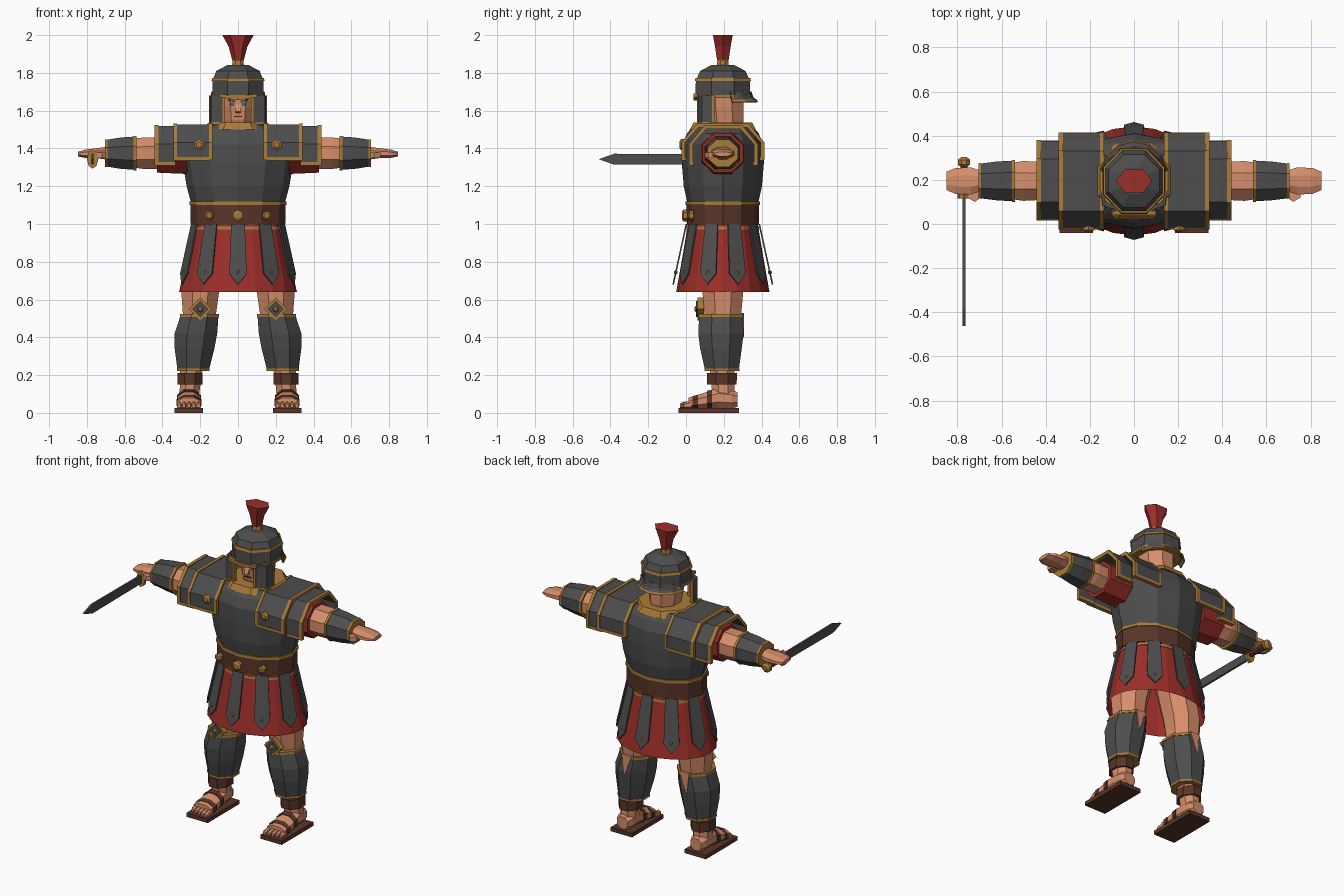
import bpy, bmesh, math
from mathutils import Vector

if "Cube" in bpy.data.objects:
    bpy.data.objects.remove(bpy.data.objects["Cube"])

COLORS = {"steel": (0.075, 0.075, 0.077), "gold": (0.40, 0.20, 0.04), "leather": (0.10, 0.036, 0.022),
          "red_cloth": (0.33, 0.028, 0.022), "skin": (0.68, 0.27, 0.145), "eye_blue": (0.05, 0.12, 0.15)}
MATS = {}
for key, col in COLORS.items():
    MATS[key] = bpy.data.materials.new(key)
    MATS[key].diffuse_color = (*col, 1)


def place(axis, a, b, t):
    return {"Z": (a, b, t), "X": (t, a, b), "Y": (a, t, b)}[axis]


def finish(name, bm, mat, mirror=False, thick=0):
    bmesh.ops.recalc_face_normals(bm, faces=bm.faces)
    me = bpy.data.meshes.new(name)
    bm.to_mesh(me)
    bm.free()
    me.materials.append(MATS[mat])
    ob = bpy.data.objects.new(name, me)
    bpy.context.collection.objects.link(ob)
    if thick:
        m = ob.modifiers.new("thickness", "SOLIDIFY")
        m.thickness = thick
        m.offset = 0
    if mirror:
        ob.modifiers.new("mirror", "MIRROR")
    return ob


def loft(name, rings, mat, axis="Z", n=8, flat=True, caps=True, mirror=False, arc=None, thick=0):
    """Rings are (position, centre a, centre b, radius a, radius b) along an axis."""
    bm = bmesh.new()
    k = 1 / math.cos(math.pi / n) if flat else 1
    if arc:
        angs = [math.radians(arc[0] + (arc[1] - arc[0]) * i / n) for i in range(n + 1)]
        k = 1
    else:
        angs = [2 * math.pi * (i + (0.5 if flat else 0)) / n for i in range(n)]
    rows = [[bm.verts.new(place(axis, ca + ra * k * math.cos(g), cb + rb * k * math.sin(g), t)) for g in angs]
            for t, ca, cb, ra, rb in rings]
    m = len(angs)
    for r0, r1 in zip(rows, rows[1:]):
        for i in range(m - 1 if arc else m):
            j = (i + 1) % m
            bm.faces.new((r0[i], r0[j], r1[j], r1[i]))
    if caps and not arc:
        bm.faces.new(rows[0])
        bm.faces.new(rows[-1])
    return finish(name, bm, mat, mirror, thick)


def prism(name, pts, t0, t1, mat, axis="Y", mirror=False):
    bm = bmesh.new()
    lo, hi = [[bm.verts.new(place(axis, a, b, t)) for a, b in pts] for t in (t0, t1)]
    bm.faces.new(lo)
    bm.faces.new(hi)
    for i in range(len(pts)):
        j = (i + 1) % len(pts)
        bm.faces.new((lo[i], lo[j], hi[j], hi[i]))
    return finish(name, bm, mat, mirror)


def box(a0, a1, b0, b1):
    return [(a0, b0), (a1, b0), (a1, b1), (a0, b1)]


def boss(name, x, y, z, r, mirror=False):
    loft(name, [(y + 0.03, x, z, r, r), (y + 0.008, x, z, r, r), (y, x, z, r * 0.55, r * 0.55)],
         "gold", "Y", 6, mirror=mirror)


CY = 0.195  # depth of the body axis

# Torso armour, collar, belt
loft("breastplate", [(z, 0, CY, a, b) for z, a, b in ((1.1, .245, .185), (1.2, .272, .207), (1.32, .292, .217),
     (1.42, .31, .215), (1.48, .30, .19), (1.525, .22, .15))], "steel", n=12, flat=False)
loft("collar", [(1.50, 0, CY, .19, .175), (1.537, 0, CY, .155, .155), (1.537, 0, CY, .11, .115)], "gold")
loft("belt", [(.995, 0, CY, .25, .19), (1.1, 0, CY, .252, .192)], "leather", n=12, flat=False)
loft("belt_trim", [(1.1, 0, CY, .258, .197), (1.118, 0, CY, .258, .197)], "gold", n=12, flat=False)
boss("belt_boss_middle", 0, -.022, 1.045, .027)
boss("belt_boss_side", .152, .01, 1.045, .022, True)

# Skirt with ten hanging strips
loft("skirt", [(1.0, 0, CY, .24, .185), (.82, 0, CY, .272, .215), (.64, 0, CY, .312, .247)], "red_cloth",
     n=20, flat=False, caps=False)
loft("skirt_trim", [(.972, 0, CY, .249, .193), (.988, 0, CY, .247, .191)], "gold", n=20, flat=False)
for i in range(10):
    g = math.radians(36 * i - 90)
    top = Vector((.243 * math.cos(g), CY + .193 * math.sin(g), 1.0))
    low = Vector((.312 * math.cos(g), CY + .263 * math.sin(g), .68))
    tan = Vector((-.25 * math.sin(g), .19 * math.cos(g), 0)).normalized()
    bm = bmesh.new()
    bm.faces.new([bm.verts.new(top.lerp(low, t) + tan * u)
                  for u, t in ((-.036, 0), (.036, 0), (.046, .82), (0, 1), (-.046, .82))])
    finish("skirt_strip", bm, "steel", thick=.008)
    bm = bmesh.new()
    bmesh.ops.create_icosphere(bm, subdivisions=1, radius=.012)
    bmesh.ops.translate(bm, verts=bm.verts, vec=top.lerp(low, .8))
    finish("strip_stud", bm, "gold")


# Shoulder plates: arched sheets with gold rims
def arch(name, x0, x1, y0, y1, zb, zt, mat, grow=0.0, th=.016):
    def outline(e):
        return [(y0 - e, zb), (y0 - e, zt - .095), (y0 + .08 - e * .4, zt + e),
                (y1 - .08 + e * .4, zt + e), (y1 + e, zt - .095), (y1 + e, zb)]
    prism(name, outline(grow) + outline(-th)[::-1], x0, x1, mat, "X", True)


for name, x0, x1, y0, y1, zb, zt in (("inner", .15, .34, -.02, .41, 1.35, 1.527),
                                     ("outer", .33, .44, .02, .375, 1.325, 1.518)):
    arch(name + "_shoulder_plate", x0, x1, y0, y1, zb, zt, "steel")
    arch(name + "_shoulder_rim", x1 - .018, x1 + .002, y0, y1, zb - .012, zt, "gold", .005)
    for y in (y0, y1 - .016):
        prism(name + "_shoulder_hem", box(y - .004, y + .02, zb - .014, zb + .004), x0, x1, "gold", "X", True)
arch("shoulder_inner_rim", .135, .153, -.02, .41, 1.34, 1.527, "gold", .004)
boss("shoulder_boss", .205, -.035, 1.42, .025, True)

# Arms
AZ = 1.375
loft("sleeve", [(.27, CY, AZ, .115, .11), (.43, CY, AZ, .108, .103)], "red_cloth", "X", mirror=True)
loft("upper_arm", [(.40, CY, AZ, .085, .085), (.5, CY, AZ, .09, .083), (.57, CY, AZ, .08, .075)], "skin", "X", mirror=True)
loft("bracer", [(.545, CY, AZ, .092, .088), (.62, CY, AZ, .088, .083), (.70, CY, AZ, .078, .07)], "steel", "X", mirror=True)
loft("bracer_rim_inner", [(.538, CY, AZ, .096, .092), (.553, CY, AZ, .095, .091)], "gold", "X", mirror=True)
loft("bracer_rim_outer", [(.692, CY, AZ, .081, .073), (.704, CY, AZ, .08, .072)], "gold", "X", mirror=True)
loft("hand", [(.69, CY, AZ, .045, .035), (.74, CY, AZ, .062, .027), (.81, CY, AZ - .003, .058, .022),
              (.848, CY, AZ - .005, .042, .012)], "skin", "X", mirror=True)
prism("thumb", [(.69, .15), (.70, .115), (.72, .10), (.755, .12), (.75, .15)], 1.35, 1.378, "skin", "Z", True)

# Sword in the right hand
SX, SZ = -.77, 1.343
prism("sword_blade", [(.12, SZ - .026), (-.38, SZ - .029), (-.462, SZ), (-.38, SZ + .029), (.12, SZ + .026)],
      SX - .006, SX + .006, "steel", "X")
loft("sword_guard", [(.115, SX, SZ, .03, .05), (.135, SX, SZ, .03, .05)], "gold", "Y", 8, False)
loft("sword_grip", [(.13, SX, SZ, .015, .015), (.27, SX, SZ, .015, .015)], "leather", "Y", 6)
loft("sword_pommel", [(.258, SX, SZ, .015, .015), (.27, SX, SZ, .028, .028), (.29, SX, SZ, .028, .028),
                      (.303, SX, SZ, .013, .013)], "gold", "Y")

# Head and face
loft("head", [(1.50, 0, .21, .08, .085), (1.55, 0, .205, .085, .1), (1.62, 0, .20, .095, .105),
              (1.72, 0, .20, .1, .105)], "skin")
prism("nose", [(.10, 1.645), (.078, 1.595), (.10, 1.588)], -.013, .013, "skin", "X")
prism("eye", box(.018, .043, 1.626, 1.642), .089, .098, "eye_blue", "Y", True)
prism("eyebrow", [(.012, 1.643), (.05, 1.652), (.05, 1.662), (.012, 1.652)], .089, .098, "leather", "Y", True)
prism("mouth", box(-.022, .022, 1.566, 1.572), .094, .102, "leather")

# Helmet
HY = .195
loft("helmet_dome", [(1.67, 0, HY, .137, .145), (1.76, 0, HY, .135, .143), (1.81, 0, HY, .115, .12),
                     (1.842, 0, HY, .055, .06)], "steel")
loft("helmet_band", [(1.757, 0, HY, .141, .149), (1.773, 0, HY, .137, .145)], "gold")
loft("helmet_rim", [(1.668, 0, HY, .142, .15), (1.684, 0, HY, .142, .15)], "gold")
prism("brow_guard", [(0, 1.655), (.10, 1.672), (.10, 1.69), (0, 1.675)], .04, .06, "gold", "Y", True)
loft("neck_guard", [(1.70, 0, HY, .142, .148), (1.67, 0, HY, .147, .158), (1.652, 0, HY, .152, .178)],
     "steel", n=6, arc=(15, 165), thick=.008)
loft("neck_guard_rim", [(1.656, 0, HY, .152, .175), (1.645, 0, HY, .156, .182)], "gold", n=6, arc=(15, 165), thick=.01)
CHEEK = [(.078, .062), (.142, .085), (.15, .145), (.136, .145), (.13, .1), (.075, .078)]
prism("cheek_guard", CHEEK, 1.535, 1.68, "steel", "Z", True)
prism("cheek_hem", [(x * 1.01, y - .002) for x, y in CHEEK], 1.528, 1.54, "gold", "Z", True)
prism("cheek_edge", box(.068, .082, .058, .08), 1.528, 1.68, "gold", "Z", True)
prism("cheek_back_edge", box(.134, .154, .138, .15), 1.528, 1.68, "gold", "Z", True)

# Plume
loft("plume_socket", [(1.835, 0, HY, .032, .032), (1.87, 0, HY, .028, .028)], "gold")
loft("plume", [(1.865, 0, HY, .03, .035), (1.94, 0, HY, .05, .048), (2.0, 0, HY, .083, .06)], "red_cloth",
     n=6, flat=False)

# Legs and greaves
loft("thigh", [(.92, .13, CY, .105, .12), (.64, .2, CY, .1, .108), (.50, .205, CY, .085, .095)], "skin", mirror=True)
loft("greave", [(.52, .203, .185, .1, .115), (.42, .223, .185, .113, .12), (.34, .23, .185, .105, .11),
                (.23, .237, .19, .084, .09)], "steel", mirror=True)
loft("greave_top_rim", [(.508, .204, .185, .104, .119), (.524, .203, .185, .103, .118)], "gold", mirror=True)
loft("greave_bottom_rim", [(.222, .237, .19, .087, .093), (.236, .237, .19, .087, .093)], "gold", mirror=True)
prism("calf_gap", [(.17, .53), (.236, .53), (.22, .40)], .26, .308, "skin", "Y", True)
for name, r, y, mat in (("knee_rim", .06, .062, "gold"), ("knee_plate", .043, .053, "steel")):
    prism(name, [(.2 - r, .55), (.2, .55 - r), (.2 + r, .55), (.2, .55 + r)], y, .095, mat, "Y", True)
boss("knee_stud", .2, .045, .55, .015, True)

# Ankles, feet and sandals
FX = .26
loft("ankle", [(.07, FX, .20, .05, .058), (.25, .245, .19, .06, .065)], "skin", mirror=True)
loft("ankle_cuff", [(.15, FX - .005, .19, .066, .078), (.212, FX - .005, .19, .066, .08)], "leather", mirror=True)
loft("foot", [(.012, FX, .05, .062, .03), (.10, FX, .065, .06, .042), (.17, FX, .08, .055, .055),
              (.24, FX, .075, .052, .052), (.272, FX, .07, .038, .038)], "skin", "Y", mirror=True)
for i in range(5):
    x = FX - .052 + i * .026
    loft("toe", [(-.032 + i * .005, x, .037, .009, .009), (-.02 + i * .005, x, .04, .012, .016),
                 (.03, x, .042, .012, .018)], "skin", "Y", 6, mirror=True)
for y, z, rx, rz in ((.035, .053, .066, .036), (.11, .068, .064, .048)):
    loft("sandal_strap", [(y, FX, z, rx, rz), (y + .028, FX, z + .004, rx, rz + .003)], "leather", "Y", mirror=True)
prism("sandal_sole", box(.186, .337, -.04, .28), 0, .025, "leather", "Z", True)

for m in bpy.data.materials:
    if m.users and not m.is_grease_pencil:
        m.use_nodes = True
        m.node_tree.nodes["Principled BSDF"].inputs["Base Color"].default_value = m.diffuse_color
